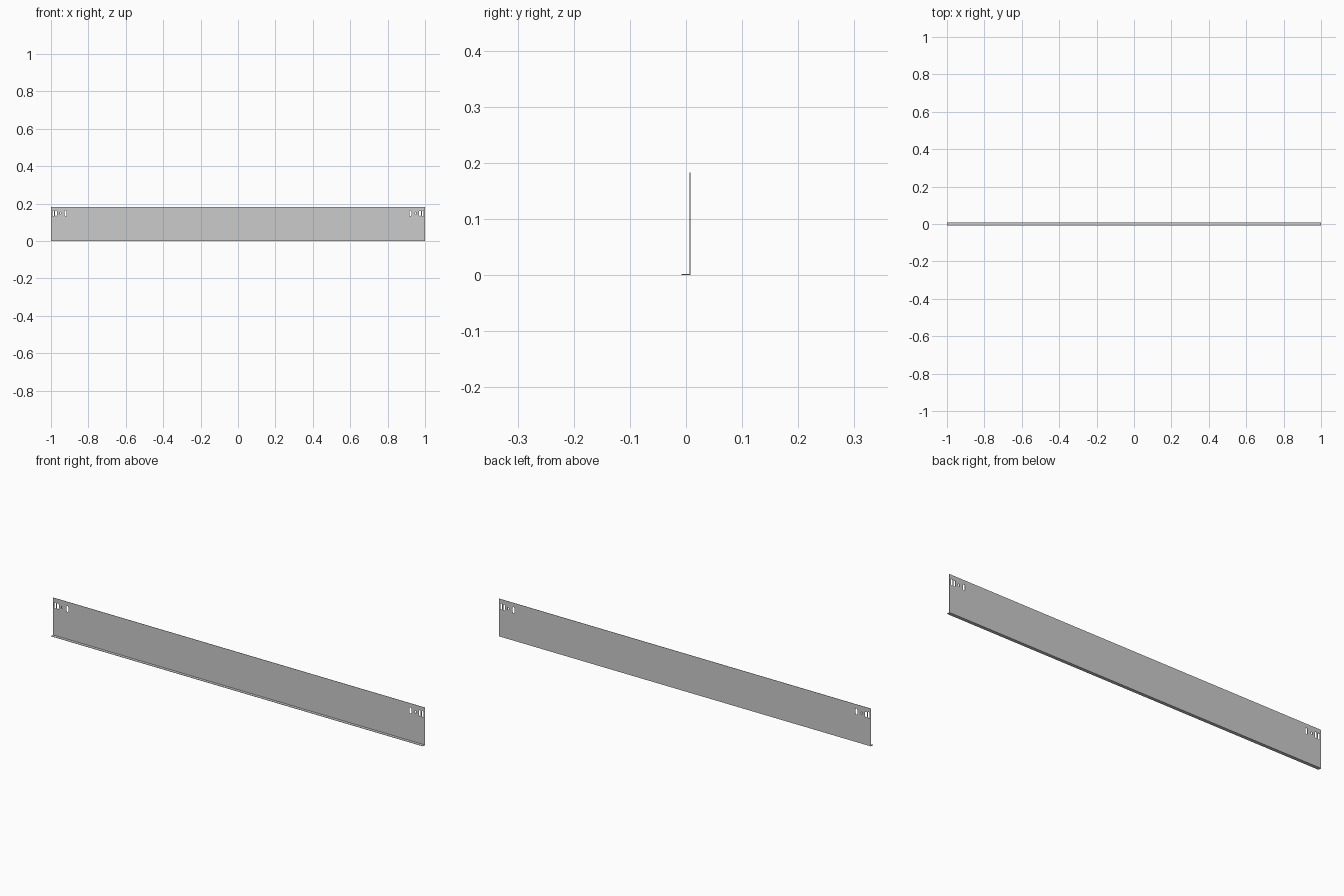
import bpy, bmesh, math

if "Cube" in bpy.data.objects:
    bpy.data.objects.remove(bpy.data.objects["Cube"])

T = 0.0016          # sheet thickness
Y0, Y1 = -0.008, 0.008
H = 0.183


def prism(name, pts, direction):
    """Extrude a closed planar outline along a direction."""
    bm = bmesh.new()
    face = bm.faces.new([bm.verts.new(p) for p in pts])
    ext = bmesh.ops.extrude_face_region(bm, geom=[face])
    verts = [g for g in ext["geom"] if isinstance(g, bmesh.types.BMVert)]
    bmesh.ops.translate(bm, vec=direction, verts=verts)
    bmesh.ops.recalc_face_normals(bm, faces=bm.faces)
    mesh = bpy.data.meshes.new(name)
    bm.to_mesh(mesh)
    bm.free()
    obj = bpy.data.objects.new(name, mesh)
    bpy.context.collection.objects.link(obj)
    return obj


def slot_outline(x, z, w, h, n=6):
    """Vertical slot with rounded ends."""
    r, s = w / 2, (h - w) / 2
    pts = []
    for i in range(2 * n + 2):
        k = i if i <= n else i - 1
        a = math.pi * k / n
        pts.append((x + r * math.cos(a), Y1 - 0.01,
                    z + r * math.sin(a) + (s if i <= n else -s)))
    return pts


# L-shaped sheet panel: tall web with a narrow bottom flange
profile = [(Y0, 0), (Y1, 0), (Y1, H), (Y1 - T, H), (Y1 - T, T), (Y0, T)]
panel = prism("panel", [(-1, y, z) for y, z in profile], (2, 0, 0))

# Mounting slots and a small hole, mirrored at both ends
slots = [(0.922, 0.010, 0.030), (0.950, 0.006, 0.012),
         (0.973, 0.010, 0.030), (0.988, 0.010, 0.030)]
for side in (-1, 1):
    for x, w, h in slots:
        cutter = prism("slot_cutter", slot_outline(side * x, 0.148, w, h), (0, 0.02, 0))
        cutter.hide_render = True
        cutter.hide_set(True)
        mod = panel.modifiers.new("slot", 'BOOLEAN')
        mod.operation = 'DIFFERENCE'
        mod.solver = 'EXACT'
        mod.object = cutter
